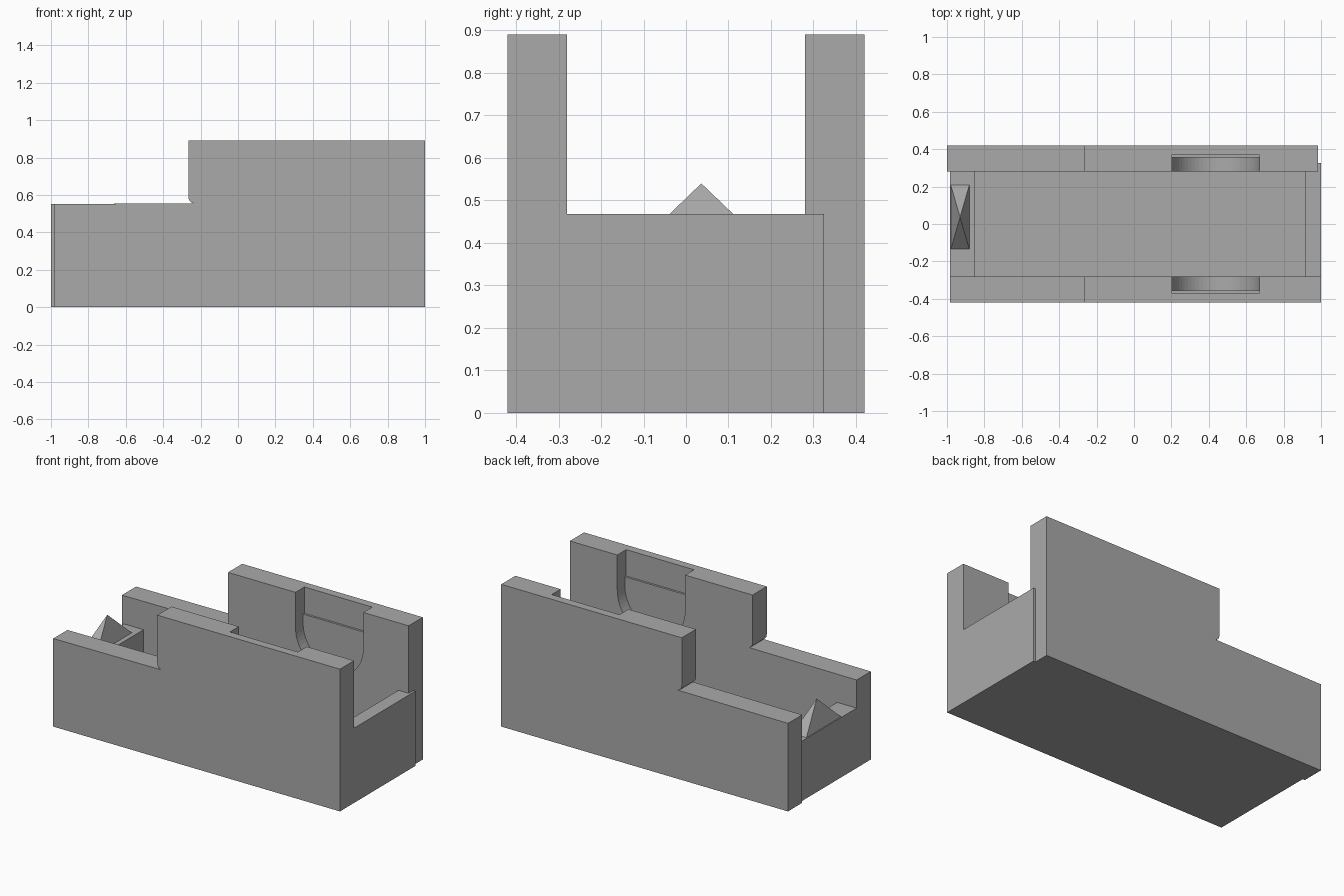
import bpy, bmesh, math

if "Cube" in bpy.data.objects:
    bpy.data.objects.remove(bpy.data.objects["Cube"])

grey = bpy.data.materials.new("plain grey")
grey.diffuse_color = (0.40, 0.40, 0.40, 1)
grey.use_nodes = True
grey.node_tree.nodes["Principled BSDF"].inputs["Base Color"].default_value = grey.diffuse_color


def add_object(name, bm):
    bmesh.ops.recalc_face_normals(bm, faces=bm.faces)
    mesh = bpy.data.meshes.new(name)
    bm.to_mesh(mesh)
    bm.free()
    mesh.materials.append(grey)
    obj = bpy.data.objects.new(name, mesh)
    bpy.context.collection.objects.link(obj)
    return obj


def prism(name, profile, y0, y1):
    """Extrude an x-z outline from y0 to y1."""
    bm = bmesh.new()
    face = bm.faces.new([bm.verts.new((x, y0, z)) for x, z in profile])
    out = bmesh.ops.extrude_face_region(bm, geom=[face])
    verts = [v for v in out["geom"] if isinstance(v, bmesh.types.BMVert)]
    bmesh.ops.translate(bm, verts=verts, vec=(0, y1 - y0, 0))
    return add_object(name, bm)


def cut(obj, cutter):
    mod = obj.modifiers.new("recess", "BOOLEAN")
    mod.operation = "DIFFERENCE"
    mod.solver = "EXACT"
    mod.object = cutter
    cutter.hide_render = True
    cutter.hide_viewport = True


# Two stepped side walls, each with a round-bottomed recess on the inside
STEP_X, LOW, HIGH = -0.265, 0.555, 0.89
CX, CZ, R = 0.437, 0.67, 0.235
for side, name, x0, x1 in ((-1, "front_wall", -0.985, 1.0),
                           (1, "back_wall", -1.0, 0.985)):
    # small curved undercut where the low part meets the tall part
    undercut = [(STEP_X + 0.03 - 0.03 * math.sin(a), LOW + 0.035 - 0.035 * math.cos(a))
                for a in (math.radians(15 * i) for i in range(7))]
    wall = prism(name, [(x0, 0), (x1, 0), (x1, HIGH), (STEP_X, HIGH)]
                 + undercut[::-1] + [(x0, LOW - 0.004)], side * 0.28, side * 0.42)

    arc = [(CX + R * math.cos(a), CZ + R * math.sin(a))
           for a in (math.pi + math.pi * i / 32 for i in range(33))]
    cut(wall, prism(name + "_round_cutter",
                    [(CX - R, 1.0)] + arc + [(CX + R, 1.0)], side * 0.2, side * 0.355))
    # the upper part of the recess is slightly deeper
    cut(wall, prism(name + "_upper_cutter",
                    [(CX - R, 0.725), (CX + R, 0.725), (CX + R, 1.0), (CX - R, 1.0)],
                    side * 0.2, side * 0.368))

# Tray between the walls: low left end, floor, taller right end
prism("tray", [(-0.985, 0), (1.0, 0), (1.0, 0.468), (0.915, 0.468),
               (0.915, 0.1), (-0.85, 0.1), (-0.85, 0.375), (-0.985, 0.375)],
      -0.28, 0.325)

# Pointed sight on the left end
bm = bmesh.new()
base = [bm.verts.new(p) for p in ((-0.98, -0.137, 0.373), (-0.88, -0.137, 0.373),
                                  (-0.88, 0.21, 0.373), (-0.98, 0.21, 0.373))]
tip = bm.verts.new((-0.93, 0.036, 0.54))
bm.faces.new(base[::-1])
for i in range(4):
    bm.faces.new((base[i], base[(i + 1) % 4], tip))
add_object("pyramid_sight", bm)
